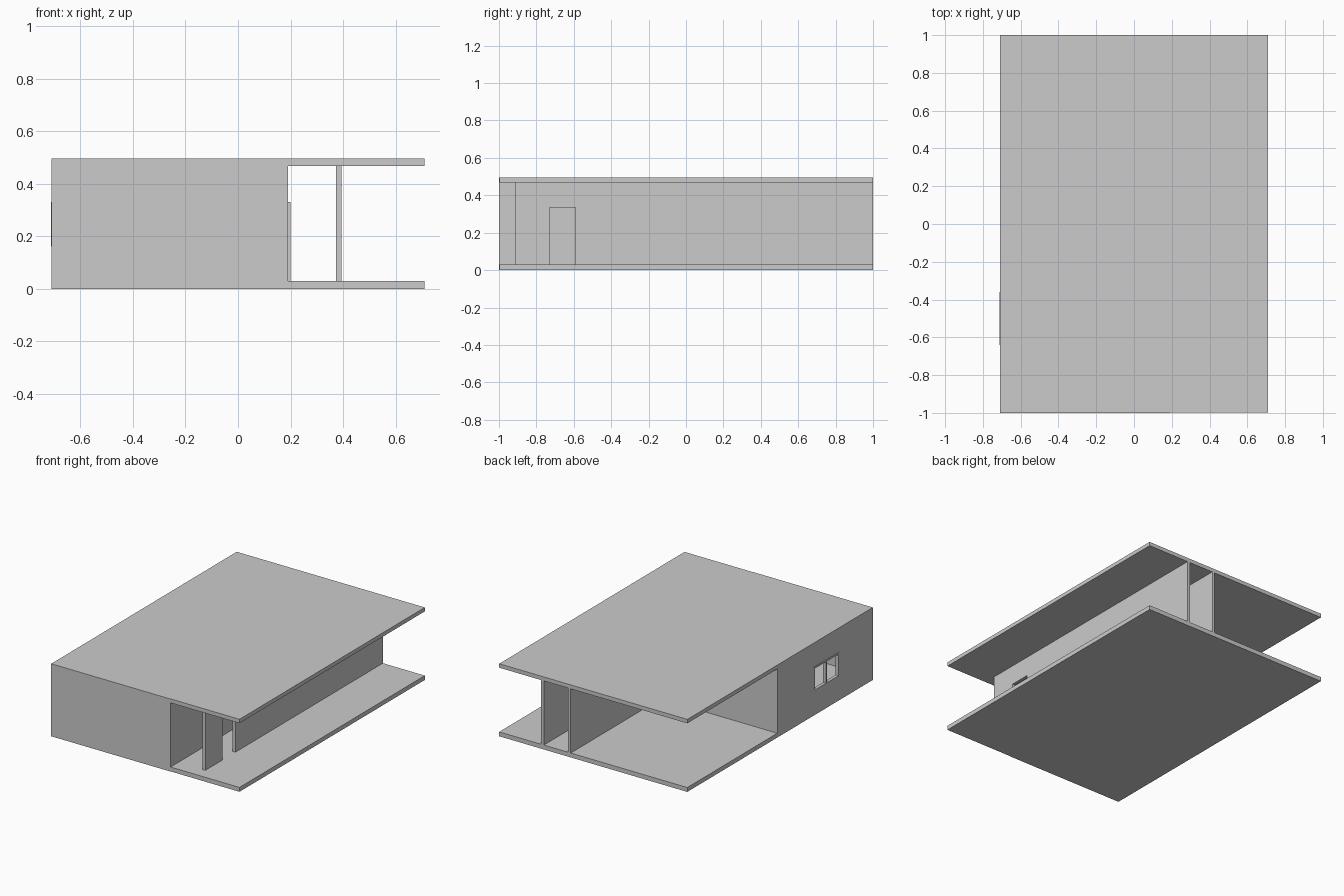
import bpy
import bmesh

if "Cube" in bpy.data.objects:
    bpy.data.objects.remove(bpy.data.objects["Cube"])


def boxes(name, parts):
    """One object made of axis-aligned boxes given as (x0, x1, y0, y1, z0, z1)."""
    bm = bmesh.new()
    for x0, x1, y0, y1, z0, z1 in parts:
        made = bmesh.ops.create_cube(bm, size=1)["verts"]
        for v in made:
            v.co = ((x0 + x1) / 2 + v.co.x * (x1 - x0),
                    (y0 + y1) / 2 + v.co.y * (y1 - y0),
                    (z0 + z1) / 2 + v.co.z * (z1 - z0))
    mesh = bpy.data.meshes.new(name)
    bm.to_mesh(mesh)
    bm.free()
    ob = bpy.data.objects.new(name, mesh)
    bpy.context.collection.objects.link(ob)
    return ob


def pierced_wall(name, x0, x1, y0, y1, z0, z1, hole):
    """Wall running along y with one rectangular opening (ya, yb, za, zb)."""
    ya, yb, za, zb = hole
    parts = [(x0, x1, y0, ya, z0, z1), (x0, x1, yb, y1, z0, z1),
             (x0, x1, ya, yb, zb, z1)]
    if za > z0:
        parts.append((x0, x1, ya, yb, z0, za))
    return boxes(name, parts)


W, L = 0.71, 1.0          # half width, half length
F, C, TOP = 0.03, 0.468, 0.495   # floor top, ceiling, roof top
T = 0.02                  # wall thickness

# Slabs
boxes("floor_slab", [(-W, W, -L + 0.002, L, 0, F)])
boxes("roof_slab", [(-W, W, -L + 0.002, L, C, TOP)])

# Closed front wall, covering the slab edges
boxes("front_wall", [(-W, 0.19, -L, -L + 0.002, 0, TOP),
                     (-W, 0.19, -L + 0.002, -L + T, F, C)])

# Left wall with window opening, and the cross wall closing the room
window = (-0.64, -0.36, 0.16, 0.33)
pierced_wall("left_wall", -W, -W + T, -L + T, 0.03, F, C, window)
boxes("cross_wall", [(-W + T, 0.17, 0.03 - T, 0.03, F, C)])

# Window frame with centre mullion
ya, yb, za, zb = window
b = 0.012
xa, xb = -W - 0.002, -W + T
boxes("window_frame", [
    (xa, xb, ya, yb, za, za + b), (xa, xb, ya, yb, zb - b, zb),
    (xa, xb, ya, ya + b, za + b, zb - b), (xa, xb, yb - b, yb, za + b, zb - b),
    (xa, xb, -0.5 - b / 2, -0.5 + b / 2, za + b, zb - b)])

# Corridor walls: inner one full length, outer one with a doorway
boxes("inner_corridor_wall", [(0.17, 0.19, -L + T, L, F, C)])
pierced_wall("outer_corridor_wall", 0.373, 0.394, -0.915, L, F, C,
             (-0.73, -0.59, F, 0.335))

# Door leaf on the corridor side of the inner wall
boxes("room_door", [(0.19, 0.20, -0.30, -0.16, F, 0.33)])
